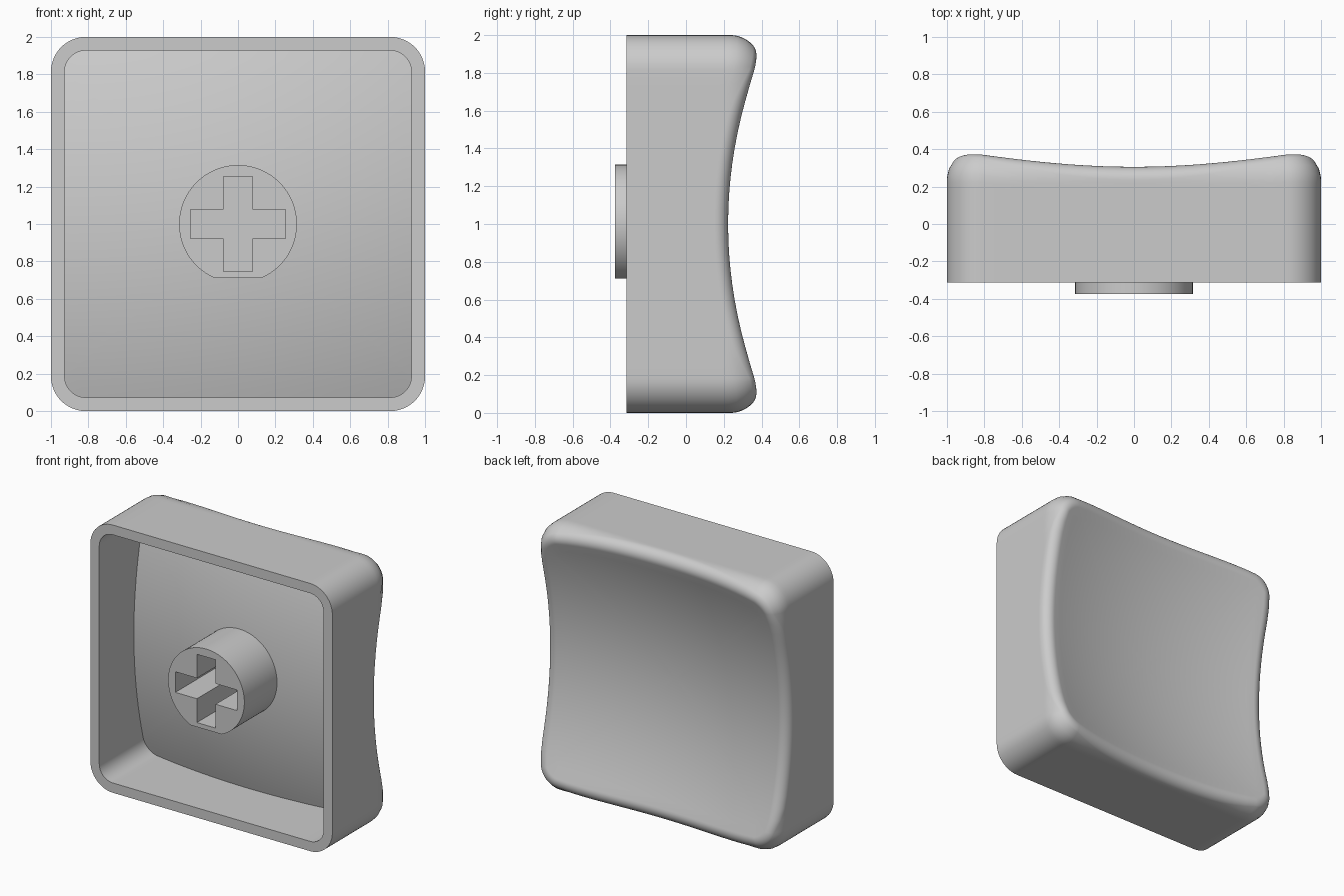
import bpy, bmesh, math

if "Cube" in bpy.data.objects:
    bpy.data.objects.remove(bpy.data.objects["Cube"])

HALF, CORNER, WALL = 1.0, 0.185, 0.073
FRONT = -0.314
EDGE_R, EDGE_Y, LIP_R = 0.16, 0.235, 0.07     # back edge rounding, lip rounding
A, B = 0.115, 0.215                           # scoop curvature across and along

grey = bpy.data.materials.new("light grey")
grey.diffuse_color = (0.6, 0.6, 0.6, 1)
grey.use_nodes = True
grey.node_tree.nodes["Principled BSDF"].inputs["Base Color"].default_value = grey.diffuse_color


def dish(x, z):
    """Depth of the scooped back face."""
    return 0.125 + A * x * x + B * z * z


def roof(x, z):
    """Depth of the hollow's inner roof."""
    return 0.11 * x * x + 0.165 * z * z


def outline():
    """Rounded square as (corner centre, outward normal) samples."""
    c = HALF - CORNER
    pts = []
    for q in range(4):
        ca, sa = [(1, 0), (0, 1), (-1, 0), (0, -1)][q]
        rot = lambda x, z: (x * ca - z * sa, x * sa + z * ca)
        for i in range(20):                                  # straight side
            pts.append((rot(c, -c + 2 * c * i / 20), rot(1, 0)))
        for i in range(12):                                  # round corner
            a = math.pi / 2 * i / 12
            pts.append((rot(c, c), rot(math.cos(a), math.sin(a))))
    return pts


OUT = outline()


def at(p, inset):
    (cx, cz), (nx, nz) = p
    r = CORNER - inset
    return cx + nx * r, cz + nz * r


def edge_profile(p):
    """Wall, rounded edge cut by the scoop, then a small rounded lip."""
    def ball(u):
        phi = max(u, 0) / (EDGE_R - LIP_R)
        d = EDGE_R - (EDGE_R - LIP_R) * math.cos(phi)
        y = EDGE_Y + min(u, 0) + (EDGE_R - LIP_R) * math.sin(phi)
        x, z = at(p, d)
        slope = math.atan(2 * A * x * p[1][0] + 2 * B * z * p[1][1])
        return d, y, phi, slope, (dish(x, z) - y) * math.cos(slope) - LIP_R

    lo, hi = -0.15, (EDGE_R - LIP_R) * math.pi / 2
    for _ in range(30):
        mid = (lo + hi) / 2
        lo, hi = (mid, hi) if ball(mid)[4] > 0 else (lo, mid)
    prof = []
    for k in range(8):
        d, y, phi, _, _ = ball(-0.15 + (lo + 0.15) * k / 8)
        prof.append((d - LIP_R * math.cos(phi), y + LIP_R * math.sin(phi)))
    d, y, phi, slope, _ = ball(lo)
    for k in range(11):
        t = phi + (math.pi / 2 + slope - phi) * k / 10
        prof.append((d - LIP_R * math.cos(t), y + LIP_R * math.sin(t)))
    return [(at(p, d)[0], y, at(p, d)[1]) for d, y in prof]


def finish(bm, name):
    bmesh.ops.recalc_face_normals(bm, faces=bm.faces)
    me = bpy.data.meshes.new(name)
    bm.to_mesh(me)
    bm.free()
    me.materials.append(grey)
    ob = bpy.data.objects.new(name, me)
    bpy.context.collection.objects.link(ob)
    ob.location.z = 1
    bpy.context.view_layer.objects.active = ob
    ob.select_set(True)
    bpy.ops.object.shade_smooth_by_angle(angle=math.radians(30))
    ob.select_set(False)


# Cap shell: rings lofted from the inner roof, round the rim, to the outer dish
rings = []
STEPS = 16
for i in range(STEPS + 1):                                   # roof around the stem
    s = i / STEPS
    ring = []
    for p in OUT:
        x, z = at(p, WALL)
        f = s + (1 - s) * 0.285 / math.hypot(x, z)
        ring.append((x * f, roof(x * f, z * f), z * f))
    rings.append(ring)
for inset in (WALL, 0):                                      # front rim
    rings.append([(x, FRONT, z) for x, z in (at(p, inset) for p in OUT)])
rings += [list(r) for r in zip(*[edge_profile(p) for p in OUT])]
last = rings[-1]
for i in range(STEPS - 1, 0, -1):                            # outer dish
    s = i / STEPS
    rings.append([(x * s, dish(x * s, z * s), z * s) for x, y, z in last])

bm = bmesh.new()
vs = [[bm.verts.new(co) for co in ring] for ring in rings]
n = len(OUT)
for a, b in zip(vs, vs[1:]):
    for i in range(n):
        j = (i + 1) % n
        bm.faces.new((a[i], a[j], b[j], b[i]))
mid = bm.verts.new((0, dish(0, 0), 0))
for i in range(n):
    bm.faces.new((vs[-1][i], vs[-1][(i + 1) % n], mid))
finish(bm, "cap_shell")

# Stem: round post with a flat underside and a cross-shaped socket
R, FLAT, L, W = 0.315, -0.288, 0.255, 0.077
start = math.asin(FLAT / R)
sweep = math.pi - 2 * start
post = [(R * math.cos(start + sweep * i / 72), R * math.sin(start + sweep * i / 72))
        for i in range(73)]
cross = [(L, -W), (L, W), (W, W), (W, L), (-W, L), (-W, W),
         (-L, W), (-L, -W), (-W, -W), (-W, -L), (W, -L), (W, -W)]
bm = bmesh.new()
edges = []
for loop in (post, cross):
    front = [bm.verts.new((x, -0.375, z)) for x, z in loop]
    back = [bm.verts.new((x, 0.09, z)) for x, z in loop]
    for i in range(len(loop)):
        edges.append(bm.edges.new((front[i - 1], front[i])))
        bm.faces.new((front[i - 1], front[i], back[i], back[i - 1]))
bm.faces.new(back)                                           # socket floor
bmesh.ops.triangle_fill(bm, edges=edges, use_beauty=True, use_dissolve=False)
finish(bm, "stem")
